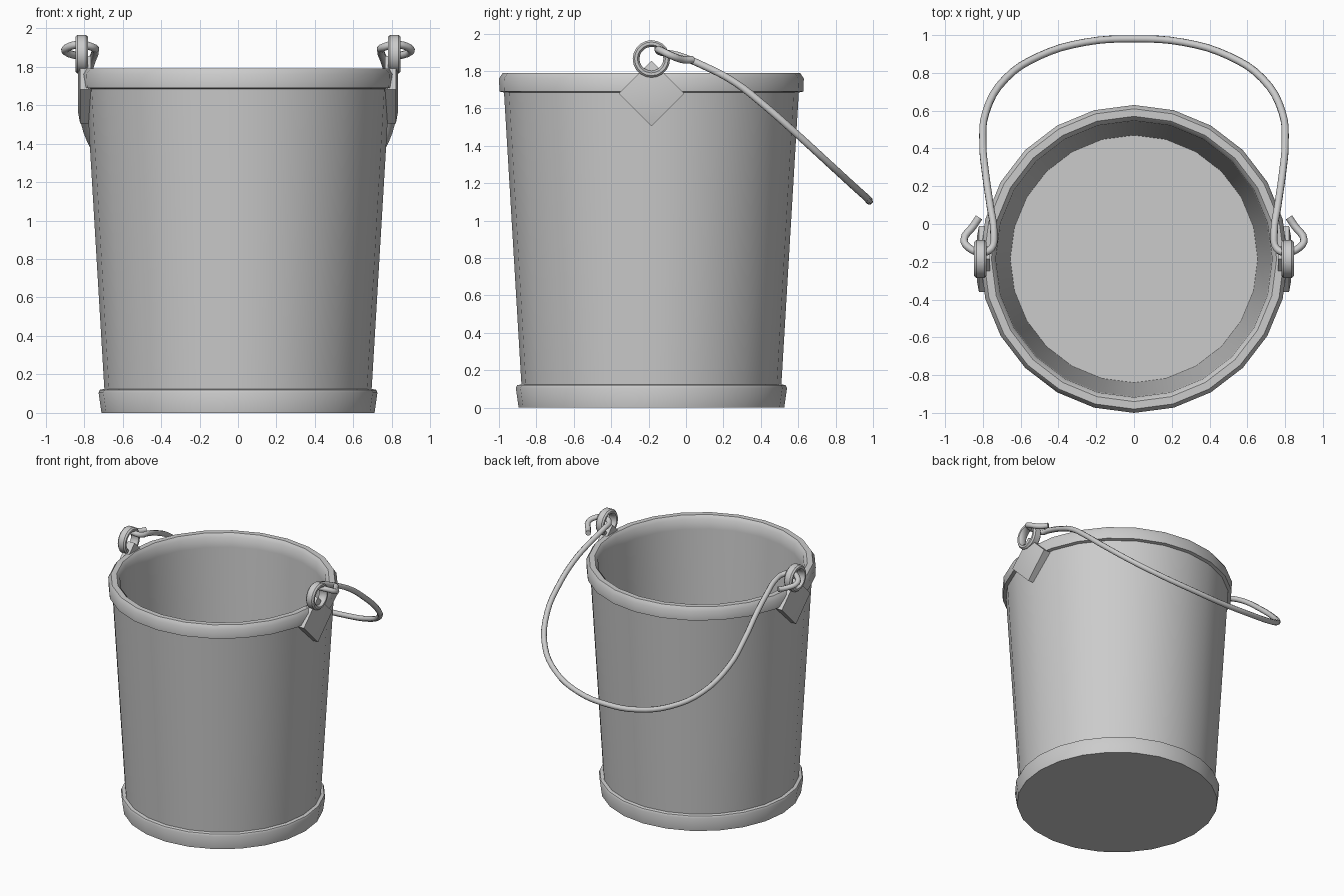
import bpy, bmesh
from math import pi, cos, sin, radians
from mathutils import Matrix, Vector

if "Cube" in bpy.data.objects:
    bpy.data.objects.remove(bpy.data.objects["Cube"])

CY = -0.185  # bucket axis in y


def finish(name, bm, angle):
    bmesh.ops.recalc_face_normals(bm, faces=bm.faces)
    me = bpy.data.meshes.new(name)
    bm.to_mesh(me)
    bm.free()
    ob = bpy.data.objects.new(name, me)
    bpy.context.collection.objects.link(ob)
    bpy.ops.object.select_all(action='DESELECT')
    ob.select_set(True)
    bpy.context.view_layer.objects.active = ob
    bpy.ops.object.shade_smooth_by_angle(angle=radians(angle))
    return ob


def lathe(name, profile, segs, matrix, closed=False, angle=40):
    """Revolve (radius, height) points around z, then place with matrix."""
    bm = bmesh.new()
    rings = [[bm.verts.new((r * cos(2 * pi * i / segs), r * sin(2 * pi * i / segs), z))
              for i in range(segs)] for r, z in profile]
    pairs = list(zip(rings, rings[1:]))
    if closed:
        pairs.append((rings[-1], rings[0]))
    else:
        bm.faces.new(rings[0])
        bm.faces.new(rings[-1])
    for a, b in pairs:
        for i in range(segs):
            j = (i + 1) % segs
            bm.faces.new((a[i], a[j], b[j], b[i]))
    bm.transform(matrix)
    return finish(name, bm, angle)


# Bucket: base band, tapered wall, rolled rim, inner wall and floor
lathe("bucket_body", [
    (0.71, 0), (0.725, 0.105), (0.718, 0.12), (0.695, 0.125),
    (0.788, 1.685), (0.812, 1.69), (0.815, 1.76), (0.795, 1.79),
    (0.755, 1.79), (0.732, 1.765), (0.728, 1.69), (0.655, 0.09)],
    24, Matrix.Translation((0, CY, 0)))

for side, label in ((1, "right"), (-1, "left")):
    turn = Matrix.Rotation(side * pi / 2, 4, 'Y')
    # Diamond plate fixed to the wall
    lathe("ear_plate_" + label,
          [(0.175, -0.04), (0.175, 0.018), (0.12, 0.028)], 4,
          Matrix.Translation((side * 0.803, CY, 1.68)) @ turn)
    # Ring standing on the plate
    lathe("ear_ring_" + label,
          [(0.064, -0.02), (0.075, -0.033), (0.09, -0.033), (0.1, -0.022),
           (0.1, 0.022), (0.09, 0.033), (0.075, 0.033), (0.064, 0.02)], 20,
          Matrix.Translation((side * 0.813, CY, 1.865)) @ turn, closed=True)

# Wire handle: hooked through both rings and resting backwards
half = [(0.82, 0.035, 1.86), (0.85, -0.01, 1.86), (0.9, -0.085, 1.885),
        (0.875, -0.125, 1.905), (0.81, -0.15, 1.915), (0.755, -0.13, 1.9),
        (0.742, -0.05, 1.885), (0.762, 0.1, 1.825), (0.785, 0.26, 1.74),
        (0.8, 0.42, 1.615), (0.785, 0.59, 1.465), (0.68, 0.77, 1.3),
        (0.5, 0.89, 1.19), (0.26, 0.962, 1.125)]
points = half + [(0, 0.98, 1.105)] + [(-x, y, z) for x, y, z in reversed(half)]
curve = bpy.data.curves.new("handle", 'CURVE')
curve.dimensions = '3D'
curve.resolution_u = 4
curve.bevel_depth = 0.02
curve.bevel_resolution = 2
curve.use_fill_caps = True
spline = curve.splines.new('BEZIER')
spline.bezier_points.add(len(points) - 1)
for bp, co in zip(spline.bezier_points, points):
    bp.co = co
    bp.handle_left_type = bp.handle_right_type = 'AUTO'
spline.use_smooth = True
handle = bpy.data.objects.new("handle", curve)
bpy.context.collection.objects.link(handle)
